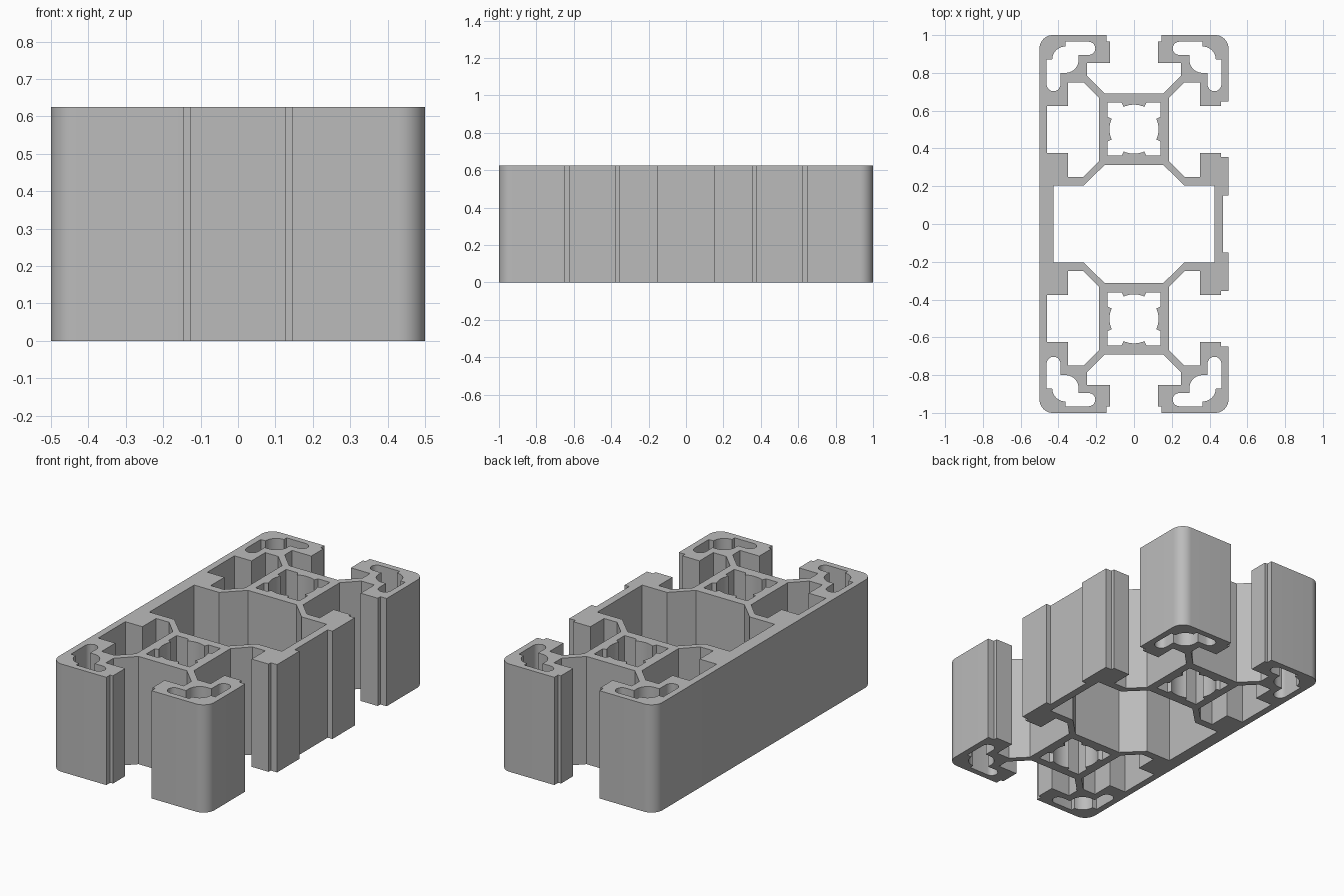
import bpy
from math import sin, cos, radians

HEIGHT = 0.625

if "Cube" in bpy.data.objects:
    bpy.data.objects.remove(bpy.data.objects["Cube"], do_unlink=True)


def arc(cx, cy, r, start, end, steps=10):
    angles = [radians(start + (end - start) * i / steps) for i in range(steps + 1)]
    return [(cx + r * cos(a), cy + r * sin(a)) for a in angles]


def flip_x(points):
    return [(-x, y) for x, y in reversed(points)]


def flip_y(points):
    return [(x, -y) for x, y in reversed(points)]


# T-slot in the side, from the lower lip round to the upper lip
slot = [(.46, .376), (.35, .376), (.35, .25), (.267, .25), (.185, .333)]
slot += [(x, 1 - y) for x, y in reversed(slot)]

# Half of the end slot, from the rounded corner to the core
end_slot = [(.145, 1), (.145, .965), (.127, .965), (.127, .853),
            (.25, .853), (.25, .785), (.155, .69)]
corner = arc(.43, .93, .07, 0, 90)

# Outer outline: stepped right side, open ends, plain left side
right_side = [(.47, .151), (.5, .151), (.5, .356), (.46, .356)] + slot
right_side += [(.46, .648), (.5, .648)]
end = corner + end_slot
upper = right_side + end + flip_x(end)
outline = upper + flip_y(upper)

# Large central chamber
chamber_half = [(.425, .205), (.265, .205), (.155, .313)]
chamber_half += flip_x(chamber_half)
chamber = chamber_half + flip_y(chamber_half)

# Square core bore with a shallow curved rib on each wall
core = []
side = [(.14, -.14), (.14, -.065), (.118, -.055)]
side += arc(0, 0, .13, -20, 20, 6) + [(.118, .055), (.14, .065)]
for c, s in ((1, 0), (0, 1), (-1, 0), (0, -1)):
    core += [(x * c - y * s, x * s + y * c + .502) for x, y in side]

# Corner bore: two round-ended slots meeting in a circular hole
bore = arc(.24, .93, .035, 270, 90)
bore += [(.363, .965)] + arc(.363, .87, .07, 90, 0) + [(.463, .87)]
bore += arc(.426, .74, .037, 0, -180)
bore += [(.389, .8)] + arc(.363, .87, .07, 270, 180) + [(.293, .895)]

loops = [outline, chamber]
for hole in (core, bore, flip_x(bore), flip_x(slot)):
    loops += [hole, flip_y(hole)]

# Fill the section and extrude it upright
curve = bpy.data.curves.new("rail_section", "CURVE")
curve.dimensions = "2D"
curve.fill_mode = "BOTH"
curve.extrude = HEIGHT / 2
for points in loops:
    spline = curve.splines.new("POLY")
    spline.points.add(len(points) - 1)
    for p, (x, y) in zip(spline.points, points):
        p.co = (x, y, HEIGHT / 2, 1)
    spline.use_cyclic_u = True

rail = bpy.data.objects.new("slotted_rail", curve)
bpy.context.collection.objects.link(rail)
bpy.ops.object.select_all(action="DESELECT")
rail.select_set(True)
bpy.context.view_layer.objects.active = rail
bpy.ops.object.convert(target="MESH")
rail = bpy.context.object

# Weld the caps to the walls and stand the rail on the ground
bpy.ops.object.mode_set(mode="EDIT")
bpy.ops.mesh.select_all(action="SELECT")
bpy.ops.mesh.remove_doubles(threshold=0.0001)
bpy.ops.mesh.normals_make_consistent(inside=False)
bpy.ops.object.mode_set(mode="OBJECT")
lowest = min(v.co.z for v in rail.data.vertices)
for v in rail.data.vertices:
    v.co.z -= lowest
bpy.ops.object.shade_smooth_by_angle(angle=radians(30))

# Plain grey metal
metal = bpy.data.materials.new("grey_metal")
metal.use_nodes = True
colour = (.5, .5, .5, 1)
metal.diffuse_color = colour
metal.node_tree.nodes["Principled BSDF"].inputs["Base Color"].default_value = colour
rail.data.materials.clear()
rail.data.materials.append(metal)
